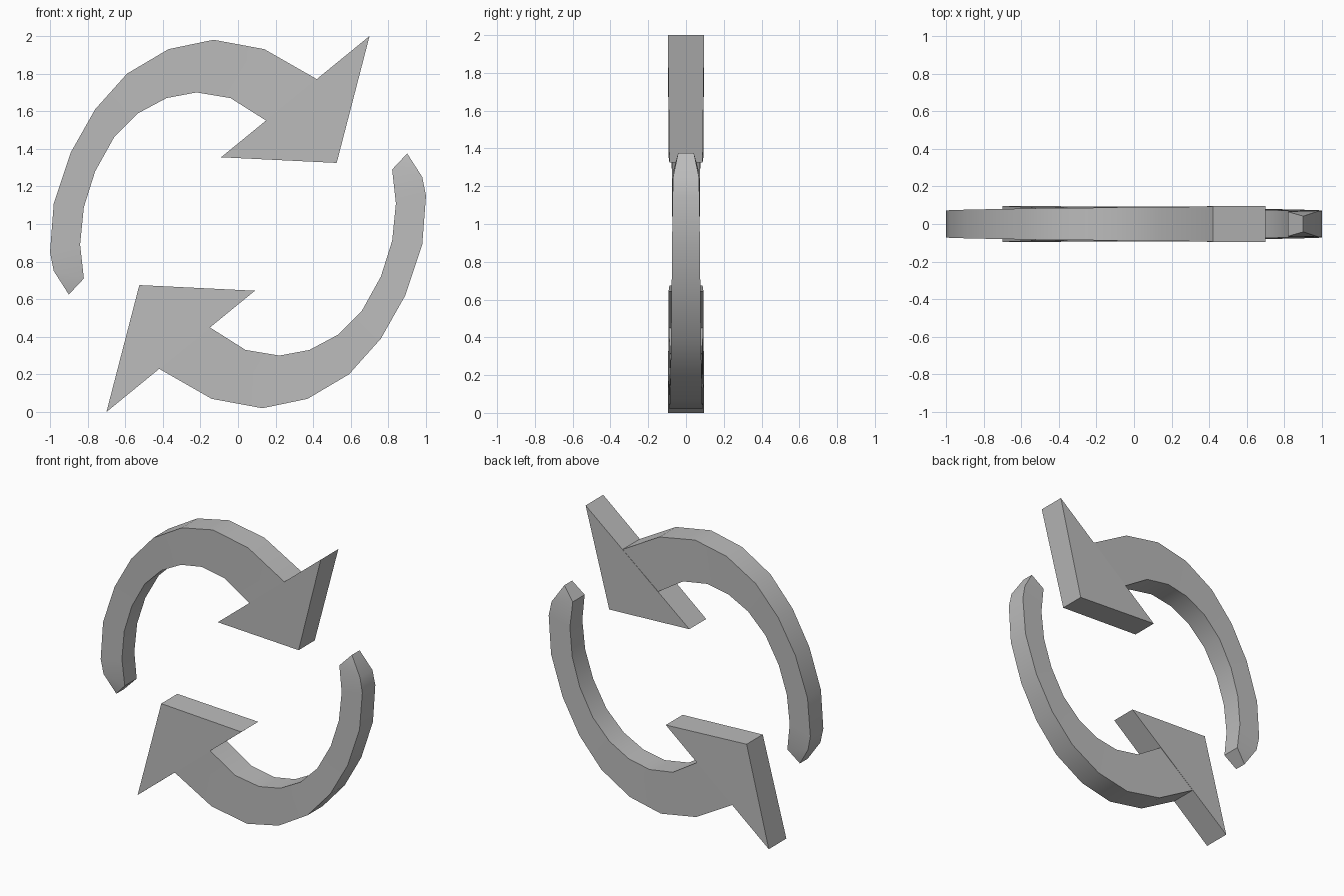
import bpy, bmesh, math
from mathutils import Matrix

cube = bpy.data.objects.get("Cube")
if cube:
    bpy.data.objects.remove(cube)

grey = bpy.data.materials.new("plain grey")
grey.use_nodes = True
colour = (0.5, 0.5, 0.5, 1)
grey.diffuse_color = colour
grey.node_tree.nodes["Principled BSDF"].inputs["Base Color"].default_value = colour

# Curved shaft stations from tail to head: outer x, z, inner x, z
STATIONS = [(-.98, .75, -.82, .71), (-1, .85, -.84, .89), (-.98, 1.11, -.82, 1.09),
            (-.89, 1.38, -.76, 1.28), (-.76, 1.61, -.66, 1.46), (-.59, 1.80, -.53, 1.59),
            (-.37, 1.93, -.38, 1.67), (-.13, 1.98, -.22, 1.70), (.14, 1.93, -.04, 1.67),
            (.42, 1.77, .15, 1.55)]
HEAD = [(.70, 2.0, .096), (.525, 1.325, .088), (-.09, 1.355, .092)]


def finish(name, bm, turn):
    bmesh.ops.recalc_face_normals(bm, faces=bm.faces)
    # Half turn about the depth axis through the centre makes the partner arrow
    pivot = Matrix.Translation((0, 0, 1))
    bm.transform(pivot @ Matrix.Rotation(turn, 4, "Y") @ pivot.inverted())
    mesh = bpy.data.meshes.new(name)
    bm.to_mesh(mesh)
    bm.free()
    mesh.materials.append(grey)
    obj = bpy.data.objects.new(name, mesh)
    bpy.context.collection.objects.link(obj)
    bpy.ops.object.select_all(action="DESELECT")
    obj.select_set(True)
    bpy.context.view_layer.objects.active = obj
    bpy.ops.object.shade_smooth_by_angle(angle=math.radians(30))


def make_shaft(name, turn):
    bm = bmesh.new()
    rings = []
    for i, (ox, oz, ix, iz) in enumerate(STATIONS):
        half = .068 + .025 * i / (len(STATIONS) - 1)
        rings.append([bm.verts.new(p) for p in (
            (ox, -half, oz), (ox, half, oz), (ix, half - .003, iz), (ix, .003 - half, iz))])
    for a, b in zip(rings, rings[1:]):
        for k in range(4):
            n = (k + 1) % 4
            bm.faces.new((a[k], a[n], b[n], b[k]))
    bm.faces.new(rings[-1])
    # Wedge-shaped tail tip
    front, back = (bm.verts.new((-.90, y, .625)) for y in (-.042, .042))
    a = rings[0]
    bm.faces.new((a[0], a[1], back, front))
    bm.faces.new((a[2], a[3], front, back))
    bm.faces.new((a[1], a[2], back))
    bm.faces.new((a[3], a[0], front))
    finish(name, bm, turn)


def make_head(name, turn):
    bm = bmesh.new()
    front = [bm.verts.new((x, -h, z)) for x, z, h in HEAD]
    back = [bm.verts.new((x, h, z)) for x, z, h in HEAD]
    bm.faces.new(front)
    bm.faces.new(back)
    for k in range(3):
        n = (k + 1) % 3
        bm.faces.new((front[k], front[n], back[n], back[k]))
    finish(name, bm, turn)


for side, turn in (("upper", 0), ("lower", math.pi)):
    make_shaft(side + "_arrow_shaft", turn)
    make_head(side + "_arrow_head", turn)
